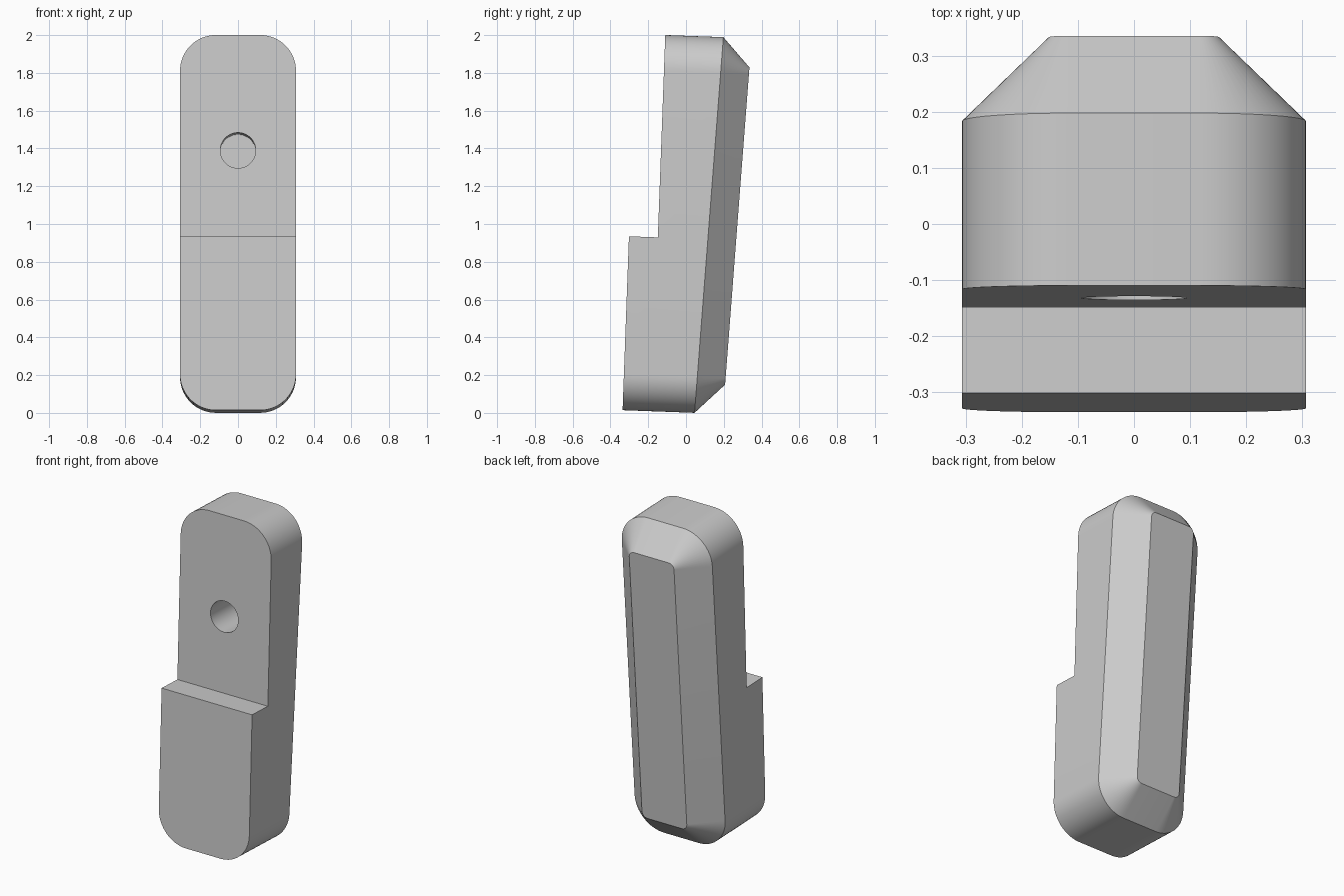
import bpy, bmesh
from math import sin, cos, pi, radians
from mathutils import Matrix

cube = bpy.data.objects.get("Cube")
if cube:
    bpy.data.objects.remove(cube, do_unlink=True)

TILT = Matrix.Rotation(radians(-2.1), 4, 'X')   # whole block leans back
HALF_W, LOW, HIGH, RADIUS = 0.307, 0.002, 1.995, 0.19
FRONT, STEP, STEP_H = -0.336, -0.183, 0.923
CHAMFER, RISE = 0.155, 0.15

grey = bpy.data.materials.new("light_grey")
grey.use_nodes = True
colour = (0.6, 0.6, 0.6, 1)
grey.diffuse_color = colour
grey.node_tree.nodes["Principled BSDF"].inputs["Base Color"].default_value = colour


def outline(inset, steps=16):
    """Rounded rectangle as (x, height) points."""
    r, w = RADIUS - inset, HALF_W - RADIUS
    corners = [(w, HIGH - RADIUS), (-w, HIGH - RADIUS),
               (-w, LOW + RADIUS), (w, LOW + RADIUS)]
    return [(cx + r * cos(a), cz + r * sin(a))
            for i, (cx, cz) in enumerate(corners)
            for a in [(i + k / steps) * pi / 2 for k in range(steps + 1)]]


def back_depth(z):
    return 0.045 + 0.04 * z


def make_object(name, bm):
    bmesh.ops.recalc_face_normals(bm, faces=bm.faces)
    bm.transform(TILT)
    mesh = bpy.data.meshes.new(name)
    bm.to_mesh(mesh)
    bm.free()
    mesh.materials.append(grey)
    obj = bpy.data.objects.new(name, mesh)
    bpy.context.collection.objects.link(obj)
    return obj


# Body: rounded outline, slanted back with a wide chamfer
bm = bmesh.new()
rings = [
    [bm.verts.new((x, FRONT, z)) for x, z in outline(0)],
    [bm.verts.new((x, back_depth(z), z)) for x, z in outline(0)],
    [bm.verts.new((x, back_depth(z) + RISE, z)) for x, z in outline(CHAMFER)],
]
for a, b in zip(rings, rings[1:]):
    for i in range(len(a)):
        j = (i + 1) % len(a)
        bm.faces.new((a[i], a[j], b[j], b[i]))
bm.faces.new(rings[0])
bm.faces.new(rings[-1])
body = make_object("handle_body", bm)

# Cutter for the stepped upper front
bm = bmesh.new()
bmesh.ops.create_cube(bm, size=1, matrix=Matrix.Translation((0, STEP - 0.5, STEP_H + 1))
                      @ Matrix.Diagonal((2, 1, 2, 1)))
step_cutter = make_object("step_cutter", bm)

# Cutter for the blind round hole
bm = bmesh.new()
bmesh.ops.create_cone(bm, cap_ends=True, segments=48, radius1=0.094, radius2=0.094, depth=0.56,
                      matrix=Matrix.Translation((0, STEP, 1.384)) @ Matrix.Rotation(pi / 2, 4, 'X'))
hole_cutter = make_object("hole_cutter", bm)

bpy.ops.object.select_all(action='DESELECT')
bpy.context.view_layer.objects.active = body
body.select_set(True)
for cutter in (step_cutter, hole_cutter):
    cutter.hide_render = True
    mod = body.modifiers.new(cutter.name, 'BOOLEAN')
    mod.operation, mod.solver, mod.object = 'DIFFERENCE', 'EXACT', cutter
    bpy.ops.object.modifier_apply(modifier=mod.name)
    bpy.data.objects.remove(cutter, do_unlink=True)
bpy.ops.object.shade_smooth_by_angle(angle=radians(25))
